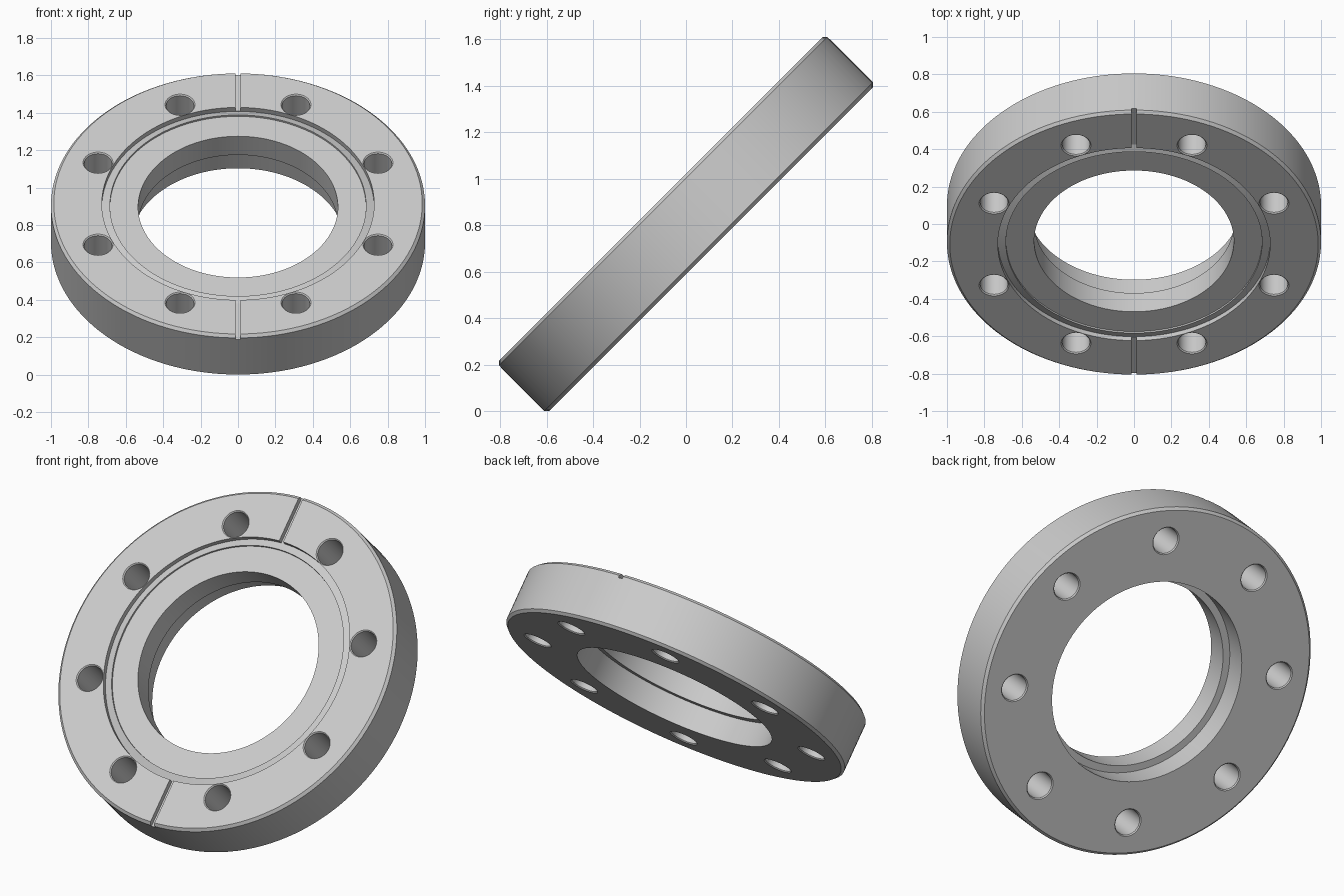
import bpy, bmesh, math
from mathutils import Matrix, Vector

if "Cube" in bpy.data.objects:
    bpy.data.objects.remove(bpy.data.objects["Cube"])

H = 0.1535        # half thickness
C = 0.015         # rim chamfer
TILT = math.radians(45)


def lathe(bm, profile, segs, offset=(0, 0, 0), closed=True):
    """Revolve (radius, z) points round the z axis."""
    rings = []
    for i in range(segs):
        a = 2 * math.pi * i / segs
        rings.append([bm.verts.new(Vector(offset) + Vector((r * math.cos(a), r * math.sin(a), z)))
                      for r, z in profile])
    n = len(profile)
    for i in range(segs):
        a, b = rings[i], rings[(i + 1) % segs]
        for j in range(n if closed else n - 1):
            k = (j + 1) % n
            bm.faces.new((a[j], b[j], b[k], a[k]))


def finish(bm, name):
    bmesh.ops.remove_doubles(bm, verts=bm.verts, dist=1e-6)
    bmesh.ops.recalc_face_normals(bm, faces=bm.faces)
    mesh = bpy.data.meshes.new(name)
    bm.to_mesh(mesh)
    bm.free()
    obj = bpy.data.objects.new(name, mesh)
    bpy.context.collection.objects.link(obj)
    return obj


steel = bpy.data.materials.new("steel_grey")
steel.diffuse_color = (0.6, 0.6, 0.6, 1)
steel.use_nodes = True
steel.node_tree.nodes["Principled BSDF"].inputs["Base Color"].default_value = steel.diffuse_color

# Ring body: chamfered rim, gasket recess with knife edge, stepped bore
bm = bmesh.new()
lathe(bm, [
    (0.575, -H), (1 - C, -H), (1, -H + C), (1, H - C), (1 - C, H),
    (0.728, H), (0.728, H - 0.030),          # recess wall
    (0.685, H - 0.014), (0.684, H - 0.024),  # knife edge
    (0.534, H - 0.024), (0.534, H - 0.165),  # bore
    (0.575, H - 0.165),                      # rear counterbore
], 128)
flange = finish(bm, "flange_ring")
flange.data.materials.append(steel)

# Cutter: eight bolt holes with small chamfers
bm = bmesh.new()
R, E = 0.074, 0.006
hole = [(0, -H - 0.02), (R + E + 0.02, -H - 0.02), (R, -H + E),
        (R, H - E), (R + E + 0.02, H + 0.02), (0, H + 0.02)]
for i in range(8):
    a = math.radians(22.5 + 45 * i)
    lathe(bm, hole, 40, (0.81 * math.cos(a), 0.81 * math.sin(a), 0), closed=False)

# Cutter: two leak-check slots
for side in (1, -1):
    bmesh.ops.create_cube(bm, size=1, matrix=Matrix.Translation((0, side * 0.913, H + 0.022))
                          @ Matrix.Diagonal((0.026, 0.374, 0.1, 1)))
cutter = finish(bm, "hole_and_slot_cutter")
cutter.hide_render = True

mod = flange.modifiers.new("holes_and_slots", 'BOOLEAN')
mod.operation = 'DIFFERENCE'
mod.solver = 'EXACT'
mod.object = cutter
bpy.context.view_layer.objects.active = flange
flange.select_set(True)
bpy.ops.object.modifier_apply(modifier=mod.name)
bpy.data.objects.remove(cutter)

bpy.ops.object.shade_smooth_by_angle(angle=math.radians(25))

# Lean the ring back so it rests on its lower edge
flange.rotation_euler = (TILT, 0, 0)
flange.location = (0, 0, math.sin(TILT) * (1 + H - C))
